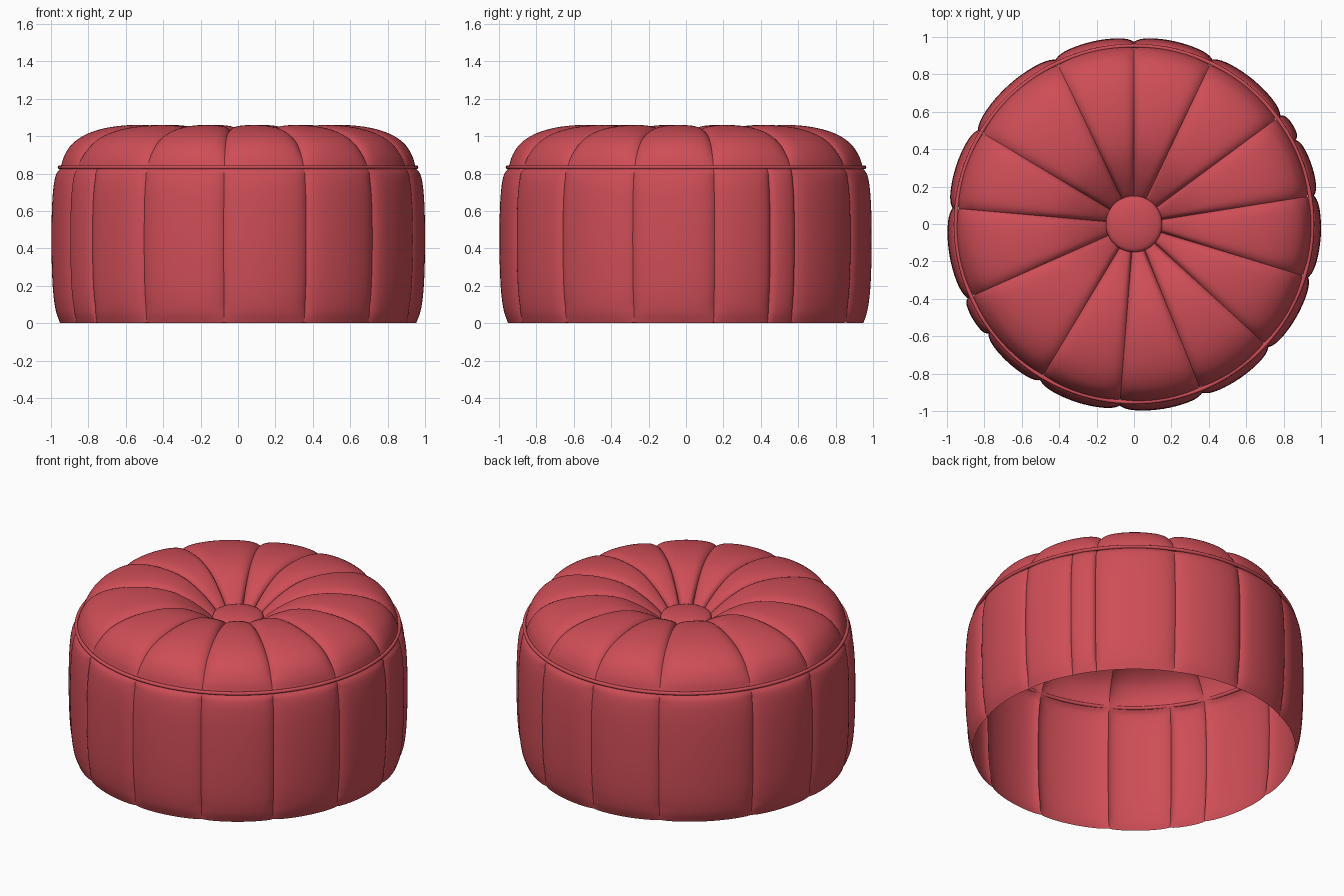
import bpy, bmesh, math
from mathutils import Vector

cube = bpy.data.objects.get("Cube")
if cube:
    bpy.data.objects.remove(cube, do_unlink=True)

red = bpy.data.materials.new("red leather")
red.use_nodes = True
red.diffuse_color = (0.62, 0.075, 0.095, 1)
red.node_tree.nodes["Principled BSDF"].inputs["Base Color"].default_value = red.diffuse_color

# Seam directions in degrees around the seat
TOP_SEAMS = [-156, -121, -94.5, -68, -42.5, -17, 9, 36.5, 64.5, 90, 115.5, 149, 175]
SIDE_SEAMS = sorted(TOP_SEAMS + [27.5, -143])


def smooth_profile(points, steps=5):
    """Catmull-Rom curve through (radius, height) points."""
    p = [Vector(q) for q in points]
    p = [2 * p[0] - p[1]] + p + [2 * p[-1] - p[-2]]
    out = []
    for a, b, c, d in zip(p, p[1:], p[2:], p[3:]):
        for i in range(steps):
            t = i / steps
            out.append(0.5 * (2 * b + (c - a) * t + (2 * a - 5 * b + 4 * c - d) * t**2
                              + (3 * b - a - 3 * c + d) * t**3))
    return out + [p[-2]]


def panel_angles(seams, count=20):
    """Angles with their seam closeness (1 on the seam), crowded at the seams."""
    out = []
    for a, b in zip(seams, seams[1:] + [seams[0] + 360]):
        for i in range(count):
            u = -math.cos(math.pi * i / count)
            out.append((math.radians(a + (b - a) * (u + 1) / 2), abs(u)))
    return out


def finish(obj, angle):
    obj.data.materials.append(red)
    bpy.ops.object.select_all(action='DESELECT')
    obj.select_set(True)
    bpy.context.view_layer.objects.active = obj
    bpy.ops.object.shade_smooth_by_angle(angle=math.radians(angle))


def revolve(name, points, seams=None, depth=0.0, angle=32):
    """Spin a profile; panels puff out between the seams."""
    prof = smooth_profile(points)
    cols = panel_angles(seams) if seams else [(math.tau * i / 48, 0) for i in range(48)]
    bm = bmesh.new()
    rows = []
    for i, p in enumerate(prof):
        tangent = prof[min(i + 1, len(prof) - 1)] - prof[max(i - 1, 0)]
        normal = Vector((tangent.y, -tangent.x)).normalized()
        fade = 0.35 + 0.65 * min(1, 6 * i / len(prof), 6 * (len(prof) - 1 - i) / len(prof))
        row = []
        for a, k in cols:
            q = p - normal * depth * fade * (0.4 * k**2 + 0.6 * k**8)
            row.append(bm.verts.new((q.x * math.cos(a), q.x * math.sin(a), max(q.y, 0))))
        rows.append(row)
    n = len(cols)
    for r0, r1 in zip(rows, rows[1:]):
        for j in range(n):
            bm.faces.new((r0[j], r0[(j + 1) % n], r1[(j + 1) % n], r1[j]))
    bmesh.ops.remove_doubles(bm, verts=bm.verts, dist=0.0005)
    mesh = bpy.data.meshes.new(name)
    bm.to_mesh(mesh)
    bm.free()
    obj = bpy.data.objects.new(name, mesh)
    bpy.context.collection.objects.link(obj)
    finish(obj, angle)
    return obj


# Hollow side wall, open underneath
revolve("side_wall", [(0.953, 0), (0.978, 0.07), (0.993, 0.18), (1.0, 0.35), (1.0, 0.55),
                      (0.993, 0.7), (0.978, 0.79), (0.95, 0.83)], SIDE_SEAMS, 0.027)

# Puffed top cushion dipping to the centre
revolve("top_cushion", [(0.95, 0.835), (0.93, 0.9), (0.885, 0.965), (0.8, 1.018), (0.68, 1.05),
                        (0.53, 1.06), (0.39, 1.04), (0.27, 0.985), (0.18, 0.92), (0.13, 0.875),
                        (0.08, 0.86)], TOP_SEAMS, 0.032)

# Centre button
revolve("centre_button", [(0.11, 0.865), (0.145, 0.88), (0.15, 0.895), (0.135, 0.912),
                          (0.09, 0.926), (0.04, 0.932), (0, 0.933)], angle=60)

# Piping between wall and cushion
bpy.ops.mesh.primitive_torus_add(major_radius=0.953, minor_radius=0.011, major_segments=128,
                                 minor_segments=10, location=(0, 0, 0.834))
piping = bpy.context.object
piping.name = "piping"
finish(piping, 60)
